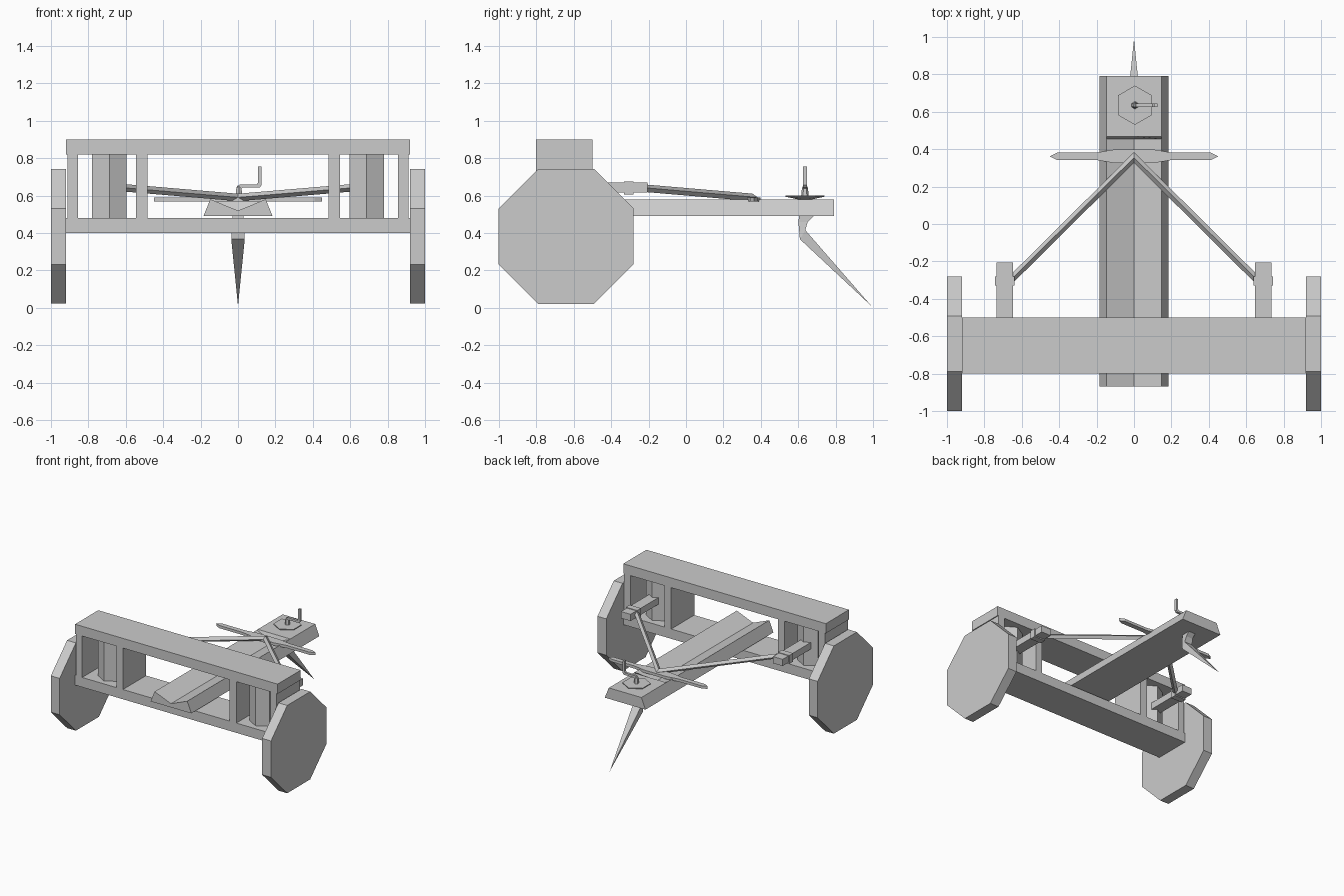
import bpy, bmesh, math

if "Cube" in bpy.data.objects:
    bpy.data.objects.remove(bpy.data.objects["Cube"])

mat = bpy.data.materials.new("plain_grey")
mat.diffuse_color = (0.6, 0.6, 0.6, 1)
mat.use_nodes = True
mat.node_tree.nodes["Principled BSDF"].inputs["Base Color"].default_value = mat.diffuse_color


def loft(name, rings):
    """Bridge matching rings of points and cap both ends."""
    bm = bmesh.new()
    loops = [[bm.verts.new(p) for p in ring] for ring in rings]
    n = len(loops[0])
    for a, b in zip(loops, loops[1:]):
        for i in range(n):
            j = (i + 1) % n
            bm.faces.new((a[i], a[j], b[j], b[i]))
    bm.faces.new(loops[0][::-1])
    bm.faces.new(loops[-1])
    bmesh.ops.remove_doubles(bm, verts=bm.verts, dist=1e-5)
    bmesh.ops.recalc_face_normals(bm, faces=bm.faces)
    me = bpy.data.meshes.new(name)
    bm.to_mesh(me)
    bm.free()
    me.materials.append(mat)
    ob = bpy.data.objects.new(name, me)
    bpy.context.collection.objects.link(ob)
    return ob


def box(name, x0, x1, y0, y1, z0, z1):
    return loft(name, [[(x0, y0, z), (x1, y0, z), (x1, y1, z), (x0, y1, z)] for z in (z0, z1)])


def ngon(n, r, start):
    return [(r * math.cos(start + i * math.tau / n), r * math.sin(start + i * math.tau / n)) for i in range(n)]


def hex_column(name, x, y, levels):
    """Six sided column through (height, radius) levels, corners toward y."""
    return loft(name, [[(x + a, y + b, z) for a, b in ngon(6, r, math.pi / 2)] for z, r in levels])


# frame beams
box("lower_beam", -0.92, 0.92, -0.8, -0.5, 0.4, 0.48)
box("upper_beam", -0.92, 0.92, -0.8, -0.5, 0.82, 0.9)

for side, s in (("left", -1), ("right", 1)):
    # octagonal wheel
    loft(side + "_wheel", [[(s * x, -0.64 + a, 0.382 + b) for a, b in ngon(8, 0.39, math.pi / 8)]
                           for x in (0.92, 1.0)])
    # uprights
    box(side + "_outer_post", s * 0.855, s * 0.912, -0.8, -0.5, 0.48, 0.82)
    box(side + "_inner_post", s * 0.485, s * 0.545, -0.8, -0.5, 0.48, 0.82)
    # torsion bundle, throwing arm and cord loop
    hex_column(side + "_bundle", s * 0.688, -0.65, [(0.48, 0.107), (0.82, 0.107)])
    box(side + "_arm", s * 0.647, s * 0.735, -0.62, -0.205, 0.615, 0.67)
    box(side + "_cord_loop", s * 0.64, s * 0.742, -0.33, -0.28, 0.606, 0.675)

# rail with V groove, closed flat at the rear end
rail = [(-0.185, 0.49), (0.185, 0.49), (0.148, 0.58), (0, 0.52), (-0.148, 0.58)]
block = [(-0.185, 0.49), (0.185, 0.49), (0.148, 0.58), (0, 0.58), (-0.148, 0.58)]
loft("grooved_rail", [[(x, y, z) for x, z in rail] for y in (-0.87, 0.455)])
loft("rail_end_block", [[(x, 0.455, z) for x, z in rail],
                        [(x, 0.468, z) for x, z in block],
                        [(x, 0.79, z) for x, z in block]])

# bowstring, a diamond section bent at the middle
loft("bowstring", [[(x, y - 0.028, z), (x, y, z + 0.02), (x, y + 0.028, z), (x, y, z - 0.02)]
                   for x, y, z in ((-0.65, -0.29, 0.645), (0, 0.355, 0.59), (0.65, -0.29, 0.645))])

# cross bar with pointed ends and a wider middle
half = [(0.45, 0), (0.41, 0.02), (0.2, 0.02), (0.1, 0.037)]
outline = half + [(-x, y) for x, y in half[::-1]]
outline += [(x, -y) for x, y in outline[-2:0:-1]]
loft("pull_bar", [[(x, 0.362 + y, z) for x, y in outline] for z in (0.568, 0.59)])

# winch plate, hub and crank
hex_column("winch_plate", 0.005, 0.635, [(0.578, 0.03), (0.594, 0.105), (0.6, 0.105)])
hex_column("winch_hub", 0.005, 0.635, [(0.6, 0.02), (0.64, 0.016), (0.655, 0.008)])
loft("crank_handle", [[(x0, y, z0), (x1, y, z1), (x1, y + 0.02, z1), (x0, y + 0.02, z0)]
                      for y in (0.625,)
                      for x0, z0, x1, z1 in ((-0.005, 0.6, 0.015, 0.6), (-0.005, 0.645, 0.015, 0.635),
                                             (0.01, 0.66, 0.025, 0.642), (0.1, 0.66, 0.115, 0.642),
                                             (0.108, 0.67, 0.125, 0.655), (0.108, 0.755, 0.125, 0.755))])

# bent ground spike: (half width, front y, z, back y, z)
spike = [(0.03, 0.605, 0.495, 0.685, 0.495), (0.03, 0.6, 0.46, 0.65, 0.46),
         (0.036, 0.608, 0.367, 0.637, 0.415), (0, 0.99, 0.01, 0.99, 0.01)]
loft("ground_spike", [[(-w, y0, z0), (w, y0, z0), (w, y1, z1), (-w, y1, z1)] for w, y0, z0, y1, z1 in spike])
